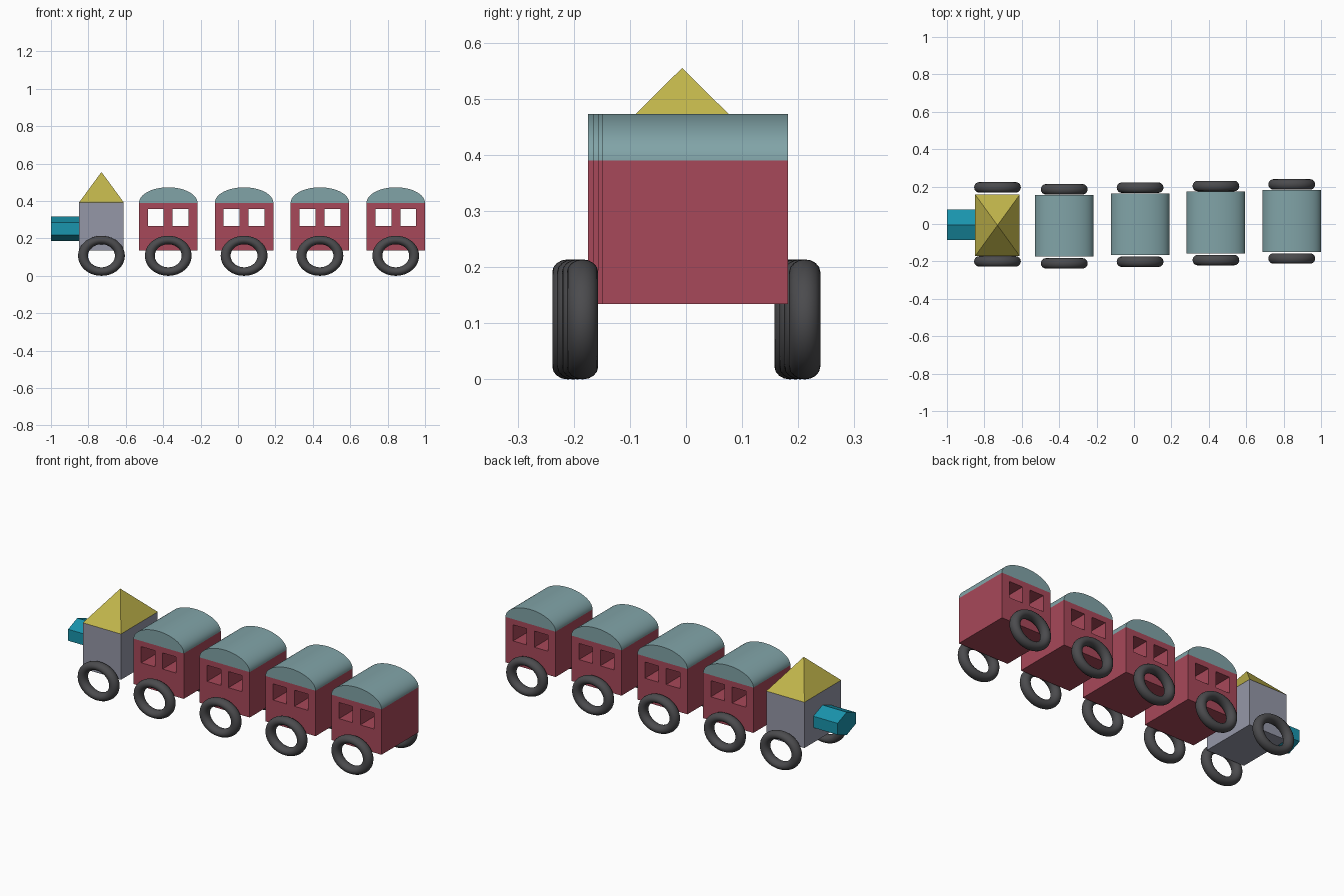
import bpy, bmesh, math
from mathutils import Matrix, Vector

if "Cube" in bpy.data.objects:
    bpy.data.objects.remove(bpy.data.objects["Cube"])


def material(name, rgb):
    m = bpy.data.materials.new(name)
    m.diffuse_color = (*rgb, 1)
    m.use_nodes = True
    m.node_tree.nodes["Principled BSDF"].inputs["Base Color"].default_value = m.diffuse_color
    return m


RED = material("red", (0.39, 0.065, 0.10))
ROOF = material("pale_teal", (0.22, 0.37, 0.39))
SLATE = material("slate", (0.30, 0.31, 0.39))
YELLOW = material("yellow", (0.53, 0.46, 0.07))
TEAL = material("teal", (0.01, 0.30, 0.42))
RUBBER = material("rubber", (0.07, 0.07, 0.075))


def add(name, bm, mat, loc):
    bmesh.ops.recalc_face_normals(bm, faces=bm.faces)
    me = bpy.data.meshes.new(name)
    bm.to_mesh(me)
    bm.free()
    if mat:
        me.materials.append(mat)
    ob = bpy.data.objects.new(name, me)
    ob.location = loc
    bpy.context.collection.objects.link(ob)
    return ob


def box(name, size, mat, loc):
    bm = bmesh.new()
    bmesh.ops.create_cube(bm, size=1, matrix=Matrix.Diagonal((*size, 1)))
    return add(name, bm, mat, loc)


def prism(name, points, depth, mat, loc):
    """Extrude a closed 3D outline along the depth vector."""
    bm = bmesh.new()
    face = bm.faces.new([bm.verts.new(p) for p in points])
    ext = bmesh.ops.extrude_face_region(bm, geom=[face], use_keep_orig=True)
    moved = [v for v in ext["geom"] if isinstance(v, bmesh.types.BMVert)]
    bmesh.ops.translate(bm, verts=moved, vec=Vector(depth))
    return add(name, bm, mat, loc)


def smooth(ob):
    bpy.ops.object.select_all(action="DESELECT")
    ob.select_set(True)
    bpy.context.view_layer.objects.active = ob
    bpy.ops.object.shade_smooth_by_angle(angle=math.radians(35))


def wheels(prefix, x, y):
    # slightly flattened tyre rings, one on each side
    for side, tag in ((-1, "front"), (1, "back")):
        bpy.ops.mesh.primitive_torus_add(
            major_radius=0.0985, minor_radius=0.0265, major_segments=48,
            minor_segments=16, location=(x, y + side * 0.198, 0.107),
            rotation=(math.pi / 2, 0, 0))
        ob = bpy.context.object
        ob.name = f"{prefix}_wheel_{tag}"
        ob.scale = (1, 0.856, 1.05)
        ob.data.materials.append(RUBBER)
        smooth(ob)


# engine cab with pyramid roof
EX, EY = -0.73, -0.007
W, D = 0.238, 0.328
box("engine_cab", (W, D, 0.258), SLATE, (EX, EY, 0.264))
bm = bmesh.new()
base = [bm.verts.new((sx * W / 2, sy * D / 2, 0))
        for sx, sy in ((-1, -1), (1, -1), (1, 1), (-1, 1))]
apex = bm.verts.new((0, 0, 0.162))
bm.faces.new(base)
for i in range(4):
    bm.faces.new((base[i], base[(i + 1) % 4], apex))
add("engine_roof", bm, YELLOW, (EX, EY, 0.393))

# hexagonal nose
hexagon = [(0, 0.094 * math.sin(i * math.pi / 3), 0.0645 * math.cos(i * math.pi / 3))
           for i in range(6)]
prism("engine_nose", hexagon, (0.152, 0, 0), TEAL, (-1, -0.005, 0.2515))
wheels("engine", EX, -0.002)

# carriage body with window tunnels cut right through
CW, CD = 0.313, 0.33
body = box("carriage_1_body", (CW, CD, 0.256), RED, (0, 0, 0.262))
for side in (-1, 1):
    cutter = box("window_cutter", (0.085, 0.5, 0.091), None, (side * 0.0665, 0, 0.3125))
    cutter.hide_render = True
    mod = body.modifiers.new("window", "BOOLEAN")
    mod.operation, mod.solver, mod.object = "DIFFERENCE", "EXACT", cutter
    bpy.context.view_layer.objects.active = body
    bpy.ops.object.modifier_apply(modifier=mod.name)
    bpy.data.objects.remove(cutter)

# half-ellipse carriage roof
arc = [(CW / 2 * math.cos(math.pi * i / 32), -CD / 2, 0.083 * math.sin(math.pi * i / 32))
       for i in range(33)]
roof = prism("carriage_1_roof", arc, (0, CD, 0), ROOF, (0, 0, 0.39))
smooth(roof)

# four carriages along a slightly slanted line
for i in range(4):
    x, y = -0.373 + 0.4055 * i, -0.0095 + 0.0087 * i
    for src, part in ((body, "body"), (roof, "roof")):
        ob = src
        if i:
            ob = src.copy()
            ob.name = f"carriage_{i + 1}_{part}"
            bpy.context.collection.objects.link(ob)
        ob.location.x, ob.location.y = x, y
    wheels(f"carriage_{i + 1}", x, y - 0.003)
